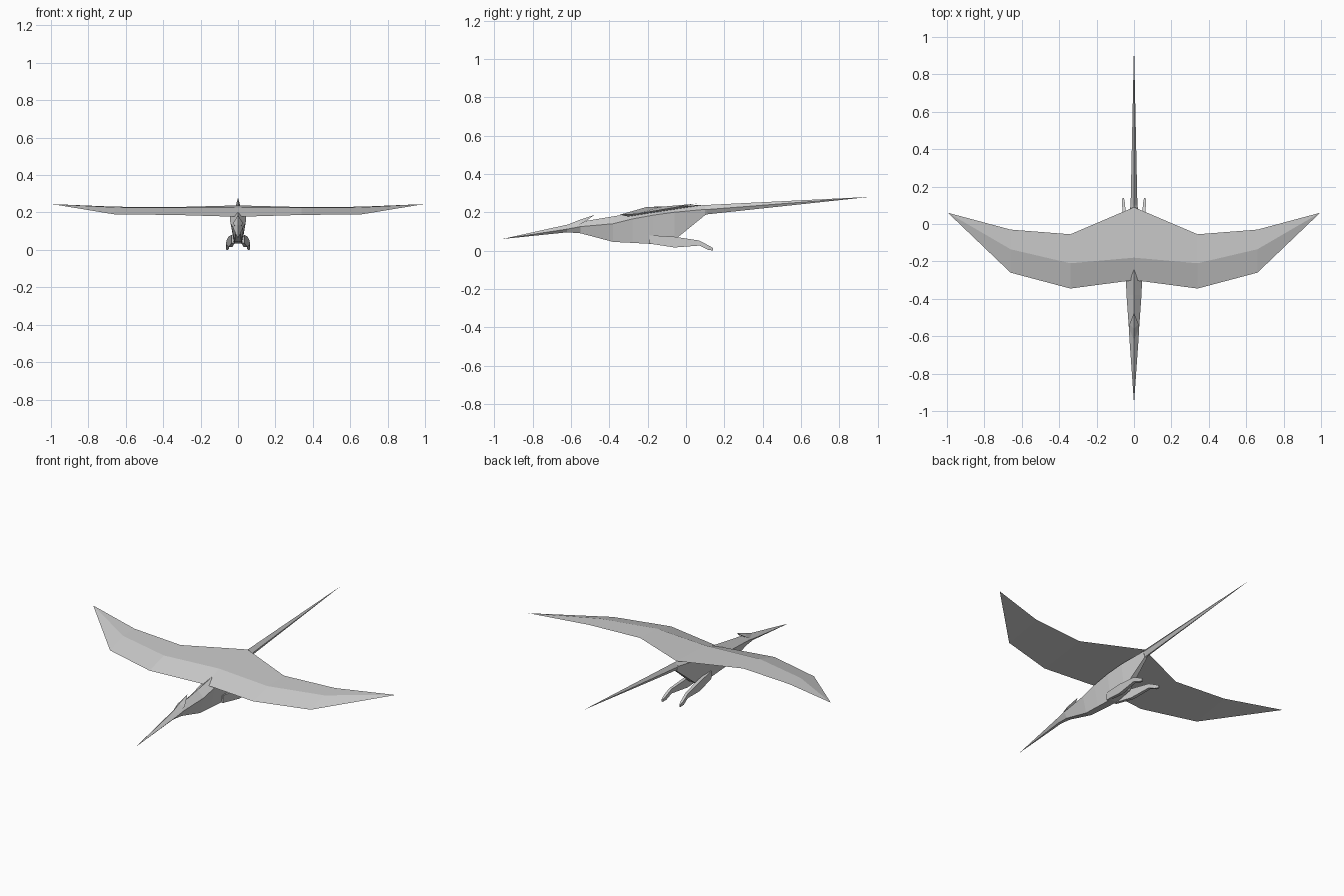
import bpy, bmesh

cube = bpy.data.objects.get("Cube")
if cube:
    bpy.data.objects.remove(cube, do_unlink=True)

grey = bpy.data.materials.new("plain_grey")
grey.use_nodes = True
tone = (0.6, 0.6, 0.6, 1)
grey.diffuse_color = tone
grey.node_tree.nodes["Principled BSDF"].inputs["Base Color"].default_value = tone


def loft(name, rings, mirror=False):
    """Bridge matching rings of points, cap both ends, merge pointed ends."""
    bm = bmesh.new()
    loops = [[bm.verts.new(p) for p in ring] for ring in rings]
    n = len(rings[0])
    for a, b in zip(loops, loops[1:]):
        for i in range(n):
            j = (i + 1) % n
            bm.faces.new((a[i], a[j], b[j], b[i]))
    bm.faces.new(loops[0])
    bm.faces.new(loops[-1])
    if mirror:
        copy = bmesh.ops.duplicate(bm, geom=bm.verts[:] + bm.edges[:] + bm.faces[:])
        for v in copy["geom"]:
            if isinstance(v, bmesh.types.BMVert):
                v.co.x *= -1
    bmesh.ops.remove_doubles(bm, verts=bm.verts[:], dist=0.0005)
    # Drop the internal wall left where mirrored halves meet
    inner = [f for f in bm.faces if all(abs(v.co.x) < 0.0001 for v in f.verts)]
    bmesh.ops.delete(bm, geom=inner, context="FACES")
    bmesh.ops.recalc_face_normals(bm, faces=bm.faces[:])
    mesh = bpy.data.meshes.new(name)
    bm.to_mesh(mesh)
    bm.free()
    mesh.materials.append(grey)
    obj = bpy.data.objects.new(name, mesh)
    bpy.context.collection.objects.link(obj)
    return obj


def section(y, top, side, bottom, w, wb):
    """Ridged five-sided cross-section."""
    return [(0, y, top), (w, y, side), (wb, y, bottom), (-wb, y, bottom), (-w, y, side)]


# Beak, head and trunk: y, ridge, shoulder, belly heights, half widths
loft("body", [section(*s) for s in (
    (-0.96, 0.06, 0.06, 0.06, 0, 0),
    (-0.62, 0.135, 0.112, 0.095, 0.024, 0.008),
    (-0.55, 0.15, 0.125, 0.09, 0.028, 0.012),
    (-0.38, 0.178, 0.14, 0.045, 0.04, 0.018),
    (-0.28, 0.195, 0.165, 0.04, 0.044, 0.02),
    (-0.17, 0.215, 0.185, 0.034, 0.044, 0.022),
    (-0.06, 0.225, 0.2, 0.055, 0.038, 0.02),
    (0.1, 0.237, 0.215, 0.185, 0.019, 0.008))])

# Long tapering tail
loft("tail", [section(*s) for s in (
    (0.06, 0.235, 0.21, 0.17, 0.021, 0.006),
    (0.11, 0.238, 0.214, 0.189, 0.018, 0.004),
    (0.96, 0.28, 0.28, 0.28, 0, 0))])

# Swept crest behind the head
loft("crest", [
    [(0, -0.62, 0.134), (0.022, -0.57, 0.128), (-0.022, -0.57, 0.128)],
    [(0, -0.56, 0.158), (0.024, -0.535, 0.146), (-0.024, -0.535, 0.146)],
    [(0, -0.475, 0.187)] * 3])

# Wings: leading edge, upper ridge and trailing edge at each station
loft("wings", [[(x, *lead), (x, *ridge), (x, *trail)] for x, lead, ridge, trail in (
    (0, (-0.3, 0.177), (-0.18, 0.228), (0.09, 0.238)),
    (0.34, (-0.345, 0.187), (-0.21, 0.226), (-0.055, 0.229)),
    (0.66, (-0.26, 0.19), (-0.135, 0.228), (-0.03, 0.231)),
    (0.995, (0.06, 0.245), (0.06, 0.245), (0.06, 0.245)))], mirror=True)

# Trailing legs with dropped toes: y, centre x, top, bottom, half width
for label, sign in (("left", 1), ("right", -1)):
    loft(label + "_leg", [
        [(sign * (x + dx * w), y, z) for dx, z in ((-1, t), (1, t), (1, b), (-1, b))]
        for y, x, t, b, w in (
            (-0.19, 0.026, 0.08, 0.036, 0.008),
            (-0.06, 0.04, 0.072, 0.016, 0.01),
            (0.07, 0.053, 0.052, 0.026, 0.008),
            (0.115, 0.057, 0.028, 0.004, 0.008),
            (0.14, 0.058, 0.014, 0, 0.004))])
